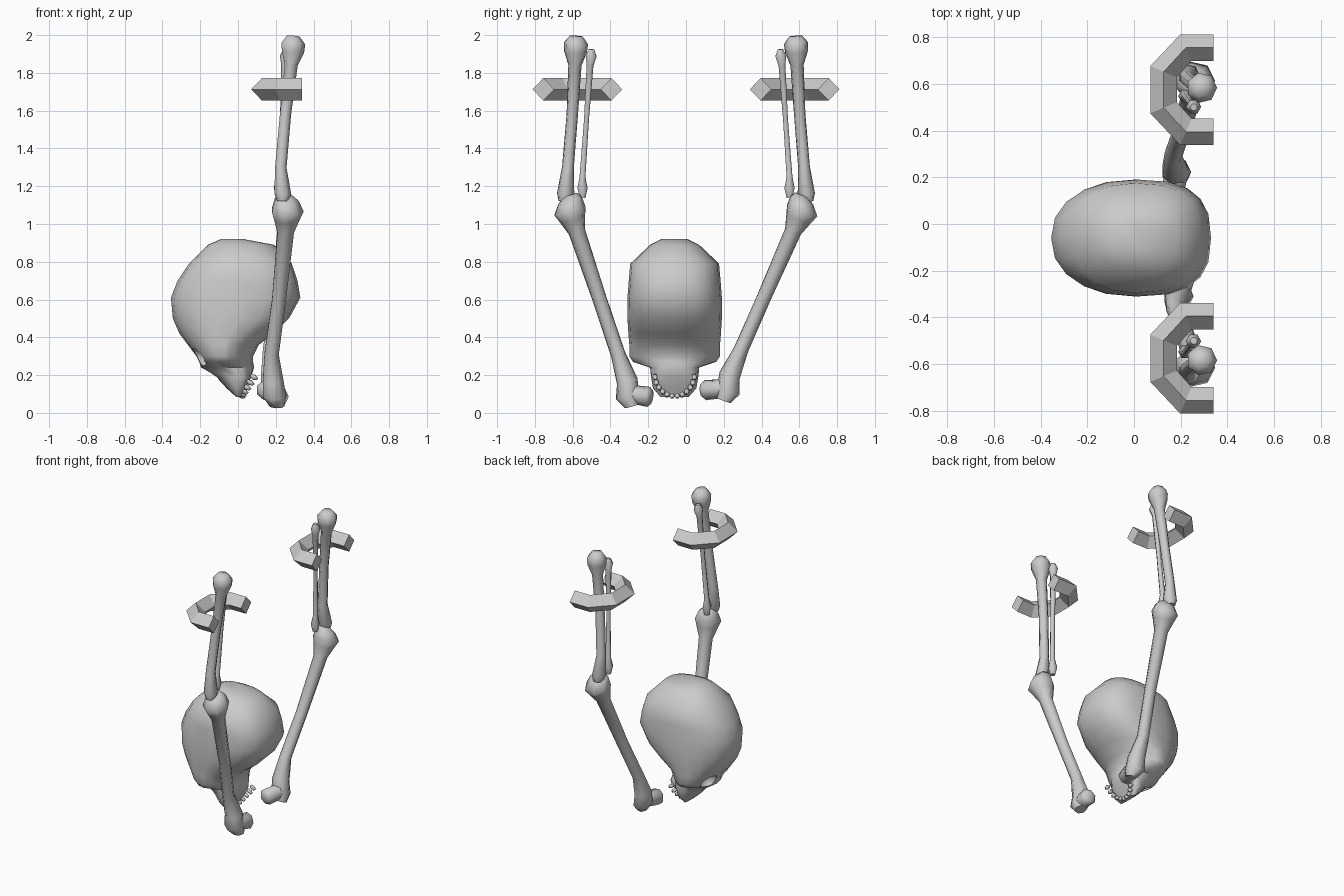
import bpy, bmesh, math
from mathutils import Vector, Matrix

cube = bpy.data.objects.get("Cube")
if cube:
    bpy.data.objects.remove(cube, do_unlink=True)

stone = bpy.data.materials.new("pale_grey")
stone.use_nodes = True
GREY = (0.6, 0.6, 0.6, 1)
stone.diffuse_color = GREY
stone.node_tree.nodes["Principled BSDF"].inputs["Base Color"].default_value = GREY
MID = -0.06  # y of the skull's middle plane


def smooth(obj, degrees):
    obj.data.shade_smooth()
    obj.data.set_sharp_from_angle(angle=math.radians(degrees))


def finish(name, bm, degrees=50):
    bmesh.ops.recalc_face_normals(bm, faces=bm.faces)
    mesh = bpy.data.meshes.new(name)
    bm.to_mesh(mesh)
    bm.free()
    mesh.materials.append(stone)
    obj = bpy.data.objects.new(name, mesh)
    bpy.context.collection.objects.link(obj)
    smooth(obj, degrees)
    return obj


def loft(name, rings, degrees=50):
    """Skin a list of equal point rings and cap both ends."""
    bm = bmesh.new()
    loops = [[bm.verts.new(p) for p in ring] for ring in rings]
    n = len(loops[0])
    for a, b in zip(loops, loops[1:]):
        for i in range(n):
            j = (i + 1) % n
            bm.faces.new((a[i], a[j], b[j], b[i]))
    bm.faces.new(loops[0])
    bm.faces.new(loops[-1])
    return finish(name, bm, degrees)


def bone(name, path, sides=7):
    """Tube along (x, y, z, radius) stations."""
    pts = [Vector(p[:3]) for p in path]
    d = (pts[-1] - pts[0]).normalized()
    u = Vector((1, 0, 0))
    u = (u - d * u.dot(d)).normalized()
    v = d.cross(u)
    turns = [2 * math.pi * i / sides for i in range(sides)]
    return loft(name, [[c + p[3] * (u * math.cos(t) + v * math.sin(t)) for t in turns]
                       for c, p in zip(pts, path)], 60)


# Skull: level slices (z, x front, x back, x widest, half width, back squareness)
slices = [
    (0.92, -0.09, 0.03, -0.03, 0.07, 0.9),
    (0.89, -0.16, 0.19, 0.00, 0.13, 0.8),
    (0.79, -0.26, 0.285, 0.00, 0.235, 0.75),
    (0.70, -0.32, 0.315, 0.02, 0.243, 0.75),
    (0.61, -0.355, 0.33, 0.02, 0.25, 0.75),
    (0.50, -0.345, 0.27, 0.00, 0.25, 0.8),
    (0.42, -0.31, 0.19, -0.04, 0.245, 1.0),
    (0.36, -0.265, 0.11, -0.07, 0.24, 1.3),
    (0.30, -0.22, 0.08, -0.07, 0.24, 1.6),
    (0.27, -0.205, 0.08, -0.07, 0.22, 1.6),
    (0.24, -0.195, 0.085, -0.03, 0.13, 0.8),
    (0.19, -0.115, 0.07, 0.00, 0.125, 0.7),
    (0.13, -0.06, 0.04, 0.00, 0.115, 0.7),
    (0.085, -0.01, 0.018, 0.00, 0.075, 0.8),
]


def power(value, p):
    return math.copysign(abs(value) ** p, value) if abs(value) > 1e-6 else 0.0


rings = []
for z, front, back, wide, half, square in slices:
    ring = []
    for i in range(20):
        t = 2 * math.pi * i / 20
        c, s = math.cos(t), math.sin(t)
        reach, p = (back - wide, square) if c > 0 else (wide - front, 0.9)
        ring.append((wide + reach * power(c, p), MID + half * power(s, min(p, 0.9)), z))
    rings.append(ring)
skull = loft("skull", rings, 45)

# Eye sockets and nose opening, cut into the face
cutters = []
for y, x, z, size in ((-0.1, -0.22, 0.29, (0.07, 0.07, 0.055)),
                      (0.1, -0.22, 0.29, (0.07, 0.07, 0.055)),
                      (0, -0.15, 0.2, (0.06, 0.035, 0.05))):
    bm = bmesh.new()
    bmesh.ops.create_icosphere(bm, subdivisions=2, radius=1)
    bmesh.ops.scale(bm, vec=size, verts=bm.verts)
    bmesh.ops.translate(bm, vec=(x, MID + y, z), verts=bm.verts)
    cutter = finish("socket_cutter", bm)
    cutter.hide_render = True
    cutters.append(cutter)
    mod = skull.modifiers.new("socket", 'BOOLEAN')
    mod.operation, mod.solver, mod.object = 'DIFFERENCE', 'EXACT', cutter
bpy.context.view_layer.objects.active = skull
for mod in list(skull.modifiers):
    bpy.ops.object.modifier_apply(modifier=mod.name)
for cutter in cutters:
    bpy.data.objects.remove(cutter, do_unlink=True)
smooth(skull, 45)

# Upper teeth along a tilted arch
bm = bmesh.new()
tilt = Matrix.Rotation(math.radians(33), 4, 'Y')
for i in range(12):
    t = math.radians(-82 + 164 * i / 11)
    spot = Vector((0.095 - 0.077 * math.cos(t), MID + 0.105 * math.sin(t),
                   0.205 - 0.115 * math.cos(t)))
    made = bmesh.ops.create_icosphere(bm, subdivisions=1, radius=1,
                                      matrix=Matrix.Translation(spot) @ tilt
                                      @ Matrix.Diagonal((0.026, 0.015, 0.015, 1)))
finish("teeth", bm, 60)


# Arm bones, raised from the shoulder
def arm(label, side, shoulder, head):
    sx, sy, sz = shoulder
    elbow = Vector((0.26, side * 0.615, 1.07))
    low = Vector((sx, sy, sz))

    def along(f, r, bow=0.0):
        p = low.lerp(elbow, f)
        return (p.x + bow, p.y, p.z, r)

    bone(label + "_upper_arm", [
        (sx + 0.025, sy - side * 0.01, sz - 0.085, 0.04),
        (sx + 0.01, sy + side * 0.015, sz - 0.03, 0.065),
        along(0.05, 0.058), along(0.2, 0.04, -0.02), along(0.5, 0.039, -0.005),
        along(0.88, 0.046), along(0.95, 0.07), along(1.0, 0.088),
        (0.255, side * 0.613, 1.125, 0.066), (0.25, side * 0.61, 1.155, 0.035)])
    bone(label + "_shoulder_joint", [
        (sx + 0.01, sy, sz - 0.02, 0.05), (*head, 0.055),
        (head[0], head[1] - side * 0.02, head[2], 0.035)])
    bone(label + "_thick_forearm_bone", [
        (0.235, side * 0.645, 1.12, 0.03), (0.235, side * 0.637, 1.16, 0.047),
        (0.225, side * 0.625, 1.3, 0.032), (0.25, side * 0.602, 1.58, 0.031),
        (0.28, side * 0.588, 1.84, 0.036), (0.288, side * 0.585, 1.91, 0.062),
        (0.29, side * 0.583, 1.955, 0.066), (0.29, side * 0.581, 1.995, 0.035)])
    bone(label + "_thin_forearm_bone", [
        (0.22, side * 0.548, 1.14, 0.018), (0.22, side * 0.548, 1.19, 0.031),
        (0.222, side * 0.548, 1.25, 0.018), (0.237, side * 0.527, 1.55, 0.015),
        (0.25, side * 0.508, 1.84, 0.021), (0.255, side * 0.502, 1.89, 0.033),
        (0.256, side * 0.5, 1.925, 0.016)], 6)

    # Open shackle: diamond section swept round half an octagon
    rings = []
    for dx, dy in ((0.34, 0.18), (0.222, 0.18), (0.127, 0.077),
                   (0.127, -0.077), (0.222, -0.18), (0.34, -0.18)):
        if dx > 0.3:
            out = Vector((0, math.copysign(0.057, dy), 0))
        elif dx > 0.2:
            out = Vector((-0.024, math.copysign(0.057, dy), 0))
        else:
            out = Vector((-0.057, math.copysign(0.024, dy), 0))
        up = Vector((0, 0, 0.06))
        c = Vector((dx, side * 0.575 + dy, 1.713))
        rings.append([c + out, c + up, c - out, c - up])
    loft(label + "_shackle", rings, 30)


arm("right", -1, (0.18, -0.295, 0.12), (0.215, -0.2, 0.085))
arm("left", 1, (0.17, 0.21, 0.15), (0.15, 0.1, 0.12))
